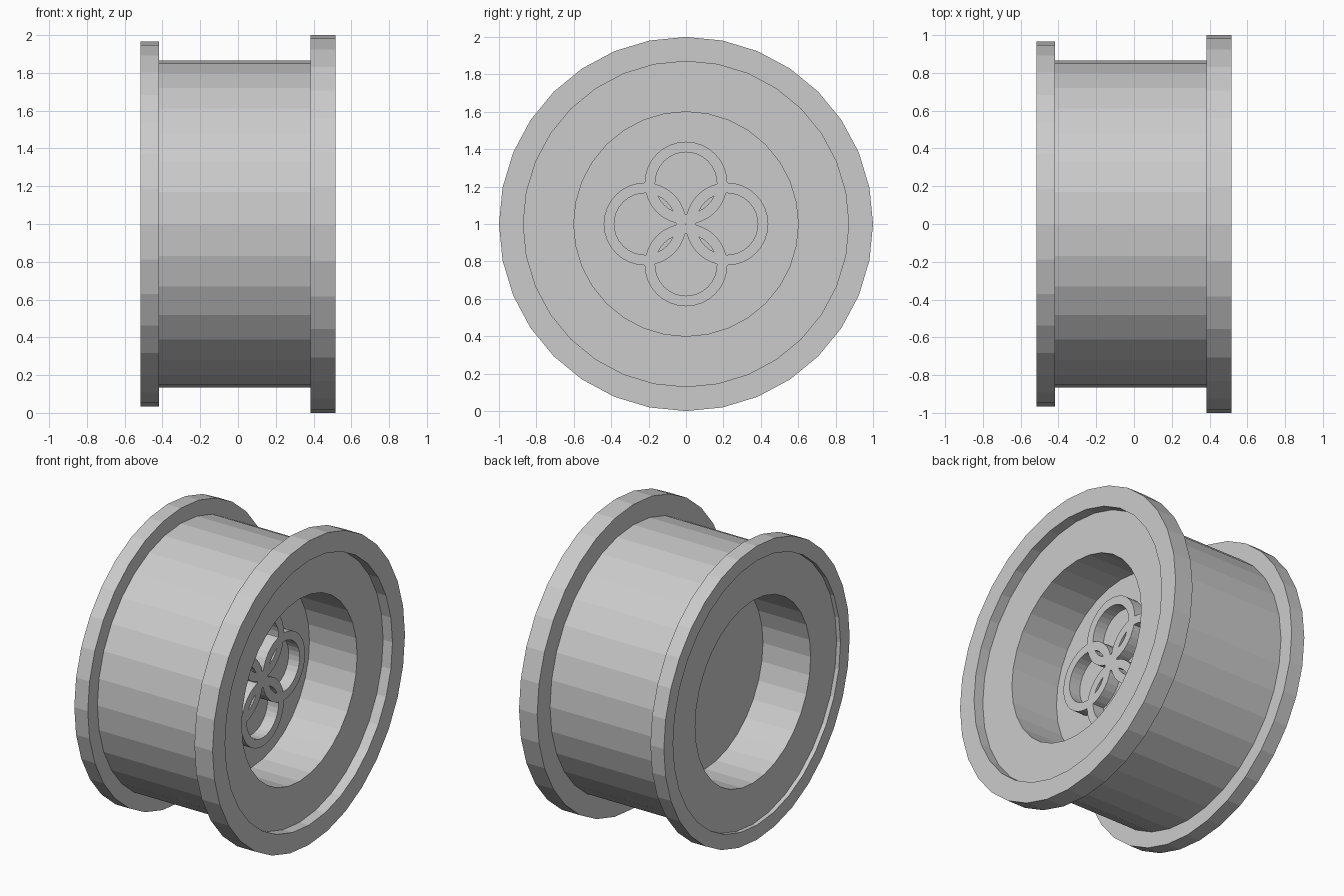
import bpy, bmesh
from math import sin, cos, pi

if "Cube" in bpy.data.objects:
    bpy.data.objects.remove(bpy.data.objects["Cube"])

SIDES = 32


def lathe(name, profile, cy=0.0, cz=1.0, closed=False):
    """Revolve (x, radius) points about an axis parallel to x through (cy, cz)."""
    bm = bmesh.new()
    rings = []
    for x, r in profile:
        rings.append([bm.verts.new((x, cy + r * sin(2 * pi * i / SIDES),
                                    cz + r * cos(2 * pi * i / SIDES)))
                      for i in range(SIDES)])
    pairs = list(zip(rings, rings[1:]))
    if closed:
        pairs.append((rings[-1], rings[0]))
    else:
        bm.faces.new(rings[0])
        bm.faces.new(rings[-1])
    for a, b in pairs:
        for i in range(SIDES):
            j = (i + 1) % SIDES
            bm.faces.new((a[i], a[j], b[j], b[i]))
    bmesh.ops.recalc_face_normals(bm, faces=bm.faces)
    mesh = bpy.data.meshes.new(name)
    bm.to_mesh(mesh)
    bm.free()
    obj = bpy.data.objects.new(name, mesh)
    bpy.context.collection.objects.link(obj)
    return obj


# Wheel body: flanges, barrel, recessed side faces and the central web
lathe("wheel_rim", [
    (-0.14, 0.60), (-0.487, 0.60), (-0.487, 0.87), (-0.515, 0.87),
    (-0.515, 0.966), (-0.417, 0.966), (-0.417, 0.866),
    (0.383, 0.866), (0.383, 1.0), (0.515, 1.0), (0.515, 0.87),
    (0.447, 0.87), (0.447, 0.60), (0.10, 0.60)])

# Raised four-ring ornament on the outer side of the web
ring = [(0.09, 0.221), (0.18, 0.221), (0.18, 0.165), (0.09, 0.165)]
offset = 0.219
petals = [lathe("hub_ornament" if i == 0 else "ornament_ring", ring,
                offset * sin(i * pi / 2), 1 + offset * cos(i * pi / 2), True)
          for i in range(4)]

# Merge the rings into one solid
ornament = petals[0]
bpy.context.view_layer.objects.active = ornament
for other in petals[1:]:
    mod = ornament.modifiers.new("merge", 'BOOLEAN')
    mod.operation = 'UNION'
    mod.solver = 'EXACT'
    mod.object = other
    bpy.ops.object.modifier_apply(modifier=mod.name)
    bpy.data.objects.remove(other)
